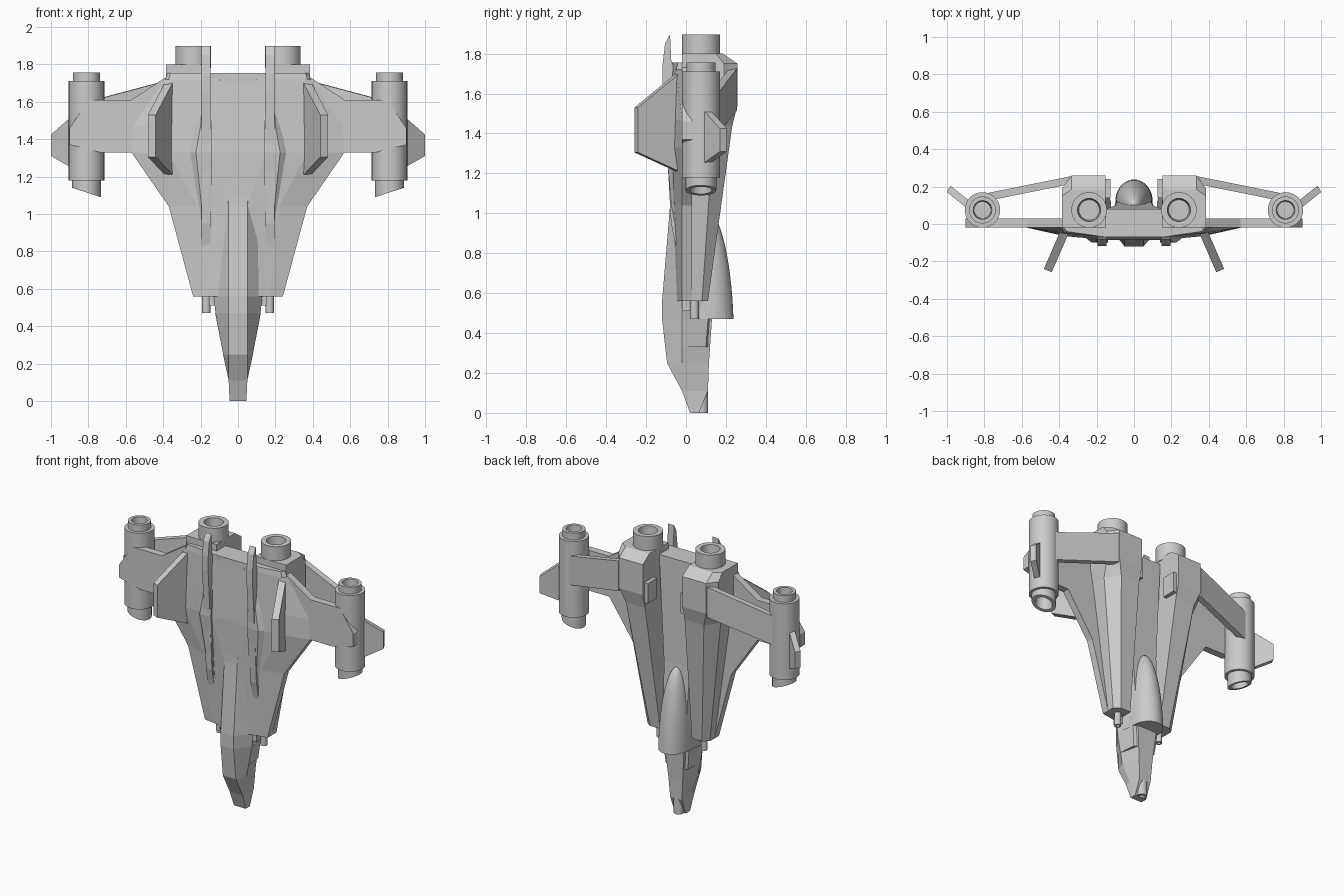
import bpy, bmesh, math
from mathutils import Vector

if "Cube" in bpy.data.objects:
    bpy.data.objects.remove(bpy.data.objects["Cube"])


def loft(name, rings, mirror=False, smooth=False):
    """Skin a list of equal-length 3D rings and cap both ends."""
    bm = bmesh.new()
    rows = [[bm.verts.new(p) for p in ring] for ring in rings]
    n = len(rows[0])
    for a, b in zip(rows, rows[1:]):
        for i in range(n):
            j = (i + 1) % n
            bm.faces.new((a[i], a[j], b[j], b[i]))
    bm.faces.new(rows[0][::-1])
    bm.faces.new(rows[-1])
    bmesh.ops.recalc_face_normals(bm, faces=bm.faces)
    me = bpy.data.meshes.new(name)
    bm.to_mesh(me)
    bm.free()
    ob = bpy.data.objects.new(name, me)
    bpy.context.collection.objects.link(ob)
    if mirror:
        ob.modifiers.new("mirror", 'MIRROR').use_mirror_merge = False
    if smooth:
        bpy.ops.object.select_all(action='DESELECT')
        ob.select_set(True)
        bpy.context.view_layer.objects.active = ob
        bpy.ops.object.shade_smooth_by_angle(angle=math.radians(35))
    return ob


def sections(name, data, mirror=True):
    """Loft of xy outlines stacked along z."""
    return loft(name, [[(x, y, z) for x, y in pts] for z, pts in data], mirror)


def plate(name, pts, offset):
    """Flat 3D outline extruded by an offset vector, mirrored in x."""
    o = Vector(offset)
    return loft(name, [[Vector(p) for p in pts], [Vector(p) + o for p in pts]], True)


def tube(name, cx, cy, profile, seg=32, slant=0, below=0, mirror=True):
    """Turned part around a vertical axis; rings under 'below' are slanted."""
    rings = []
    for r, z in profile:
        ring = []
        for i in range(seg):
            a = 2 * math.pi * i / seg
            x, y = r * math.cos(a), r * math.sin(a)
            ring.append((cx + x, cy + y, z + (slant * x if z < below else 0)))
        rings.append(ring)
    return loft(name, rings, mirror, True)


# Central fuselage: front, middle and back half-widths and depths
fus = [(0, .045, .02, .045, .045, .045, .065),
       (.11, .05, -.02, .05, .02, .045, .11),
       (.25, .05, -.095, .08, -.02, .055, .115),
       (.47, .05, -.12, .12, -.02, .075, .13),
       (.56, .05, -.12, .13, -.02, .085, .13),
       (1.04, .05, -.08, .14, -.02, .10, .10),
       (1.755, .10, -.07, .15, -.02, .15, .08)]
sections("fuselage", [(z, [(-a, f), (a, f), (b, m), (c, k), (-c, k), (-b, m)])
                      for z, a, f, b, m, c, k in fus], False)

# Cheek blocks beside the nose
sections("nose_cheek", [(.33, [(.04, -.02), (.095, -.02), (.085, .10), (.04, .12)]),
                        (.47, [(.04, -.02), (.122, -.02), (.10, .11), (.04, .13)])])

# Canopy: rounded rings shrinking towards the rear tip
rings = []
for k in range(17):
    t = math.sin(math.pi / 2 * k / 16) * .998
    s = math.sqrt(1 - t ** 2.1)
    arc = [(.1 * s * math.cos(math.pi * i / 20),
            .12 - .02 * t + .118 * s * math.sin(math.pi * i / 20), .47 + .55 * t)
           for i in range(21)]
    rings.append([(.1 * s, .07, .47 + .55 * t)] + arc + [(-.1 * s, .07, .47 + .55 * t)])
loft("canopy", rings, smooth=True)

# Engine nacelles: chamfered block tapering to the gun mounts
def nac(x0, x1, xc, yc, y1):
    return [(x0, -.02), (x1, -.02), (x1, yc), (xc, y1), (x0 + .002, y1)]

sections("engine_nacelle", [(.56, nac(.12, .24, .2, .08, .11)),
                            (1.44, nac(.15, .365, .30, .14, .232)),
                            (1.54, nac(.15, .385, .335, .19, .258)),
                            (1.75, nac(.15, .385, .335, .19, .258)),
                            (1.80, nac(.15, .385, .335, .15, .185))])
sections("nacelle_inner_vent", [(z, [(.125, .14), (.16, .14), (.16, .24), (.125, .24)])
                                for z in (1.48, 1.62)])
tube("main_nozzle", .24, .075, [(.095, 1.78), (.095, 1.897), (.062, 1.897), (.055, 1.81)])

# Wing plate out to the pods
plate("wing", [(x, -.02, z) for x, z in
               [(.1, .56), (.24, .56), (.37, 1.04), (.57, 1.33), (.74, 1.33), (.90, 1.37),
                (.90, 1.46), (.80, 1.61), (.57, 1.61), (.38, 1.735), (.1, 1.755)]], (0, .05, 0))

# Faceted belly under the wing
sections("belly", [(z, [(0, -.01), (w, -.02), (m, ym), (i, yi), (0, yi)])
                   for z, w, m, ym, i, yi in
                   [(.56, .24, .17, -.03, .05, -.06),
                    (1.04, .37, .22, -.06, .05, -.078),
                    (1.33, .57, .37, -.065, .15, -.085),
                    (1.47, .56, .37, -.06, .15, -.08),
                    (1.72, .39, .37, -.05, .15, -.07),
                    (1.755, .375, .36, -.04, .15, -.07)]])
sections("belly_bulge", [(z, [(.14, -.05), (xo, -.05), (xi, y), (.14, y)])
                         for z, xo, xi, y in [(.9, .19, .18, -.06), (1.33, .29, .225, -.10),
                                              (1.47, .25, .2, -.095), (1.6, .21, .19, -.06)]])

# Long ribs on the belly
plate("belly_rib", [(.148, y, z) for y, z in
                    [(-.05, .83), (-.075, .95), (-.10, 1.4), (-.117, 1.65), (-.117, 1.75),
                     (-.105, 1.85), (-.08, 1.897), (-.073, 1.75), (-.03, 1.7)]], (.046, 0, 0))

# Splayed belly fins
plate("belly_fin", [(.345, -.04, 1.71), (.44, -.258, 1.53),
                    (.44, -.258, 1.305), (.345, -.04, 1.205)], (.042, .018, 0))

# Struts from nacelles to pods
plate("pod_strut", [(.34, .255, 1.725), (.81, .16, 1.60),
                    (.81, .16, 1.40), (.34, .255, 1.515)], (-.008, -.04, 0))

# Wing pods with hollow ends and a slanted lower mouth
tube("wing_pod", .81, .075,
     [(.045, 1.20), (.055, 1.115), (.077, 1.115), (.077, 1.18), (.095, 1.18),
      (.095, 1.71), (.072, 1.71), (.072, 1.757), (.05, 1.757), (.045, 1.68)],
     slant=.33, below=1.15)
plate("pod_fin", [(.85, .10, 1.54), (.982, .205, 1.425),
                  (.982, .205, 1.31), (.85, .10, 1.235)], (.018, -.035, 0))

# Guns
tube("wing_gun", .17, .042, [(.022, .6), (.022, .47), (.012, .47), (.012, .5)], 16)
sections("gun_mount", [(z, [(.12, -.02), (.155, -.02), (.155, .03), (.12, .03)])
                       for z in (.51, .57)])
tube("nose_gun", 0, .078, [(.033, .13), (.033, 0), (.02, 0), (.02, .04)], 20, mirror=False)
